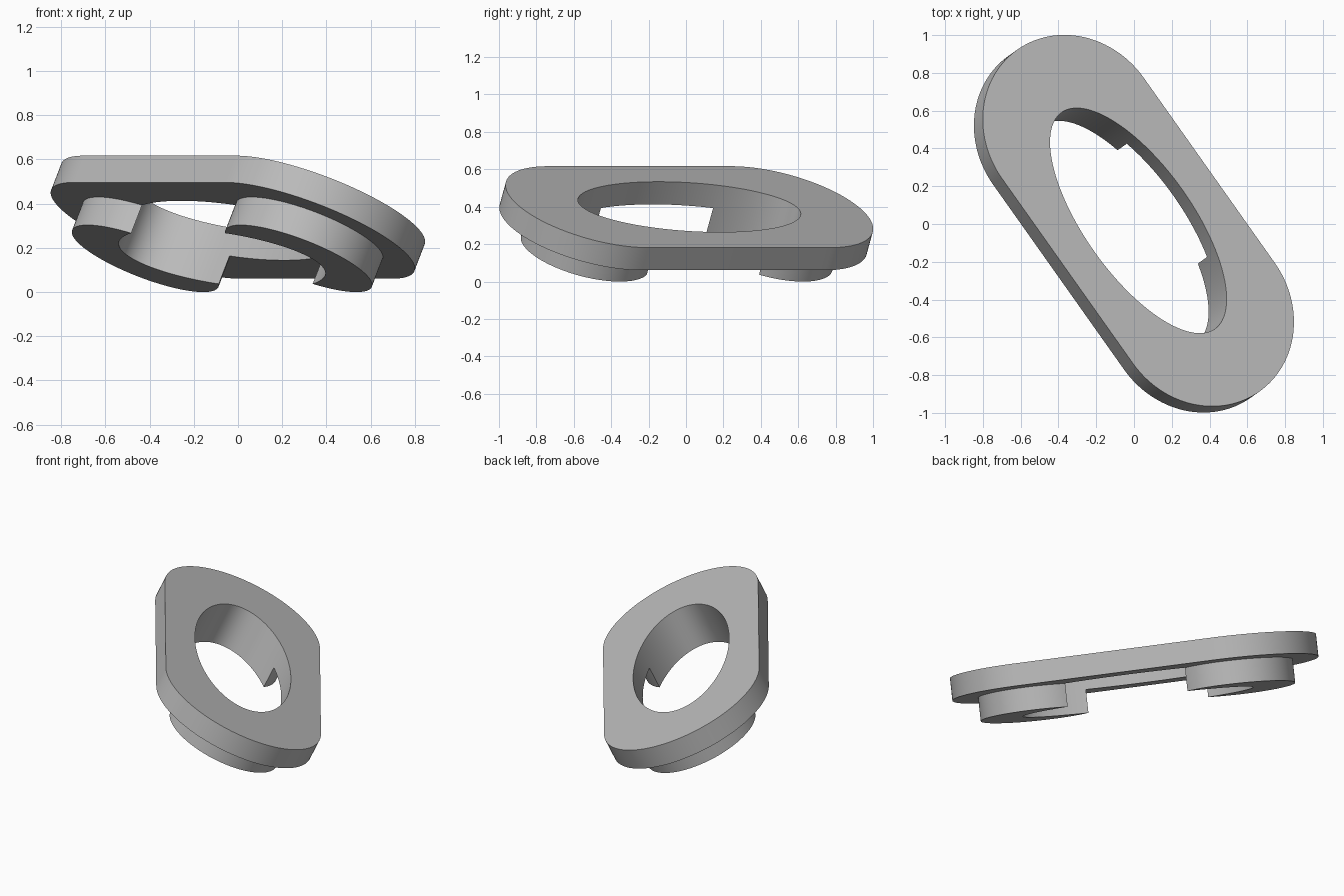
import bpy, bmesh
from math import cos, sin, pi, radians
from mathutils import Matrix, Vector

cube = bpy.data.objects.get("Cube")
if cube:
    bpy.data.objects.remove(cube, do_unlink=True)

# Sizes in the plate's own tilted frame: x along the slot, z out of the top face
PLATE_R, END, THICK = 0.509, 0.60, 0.134
BOSS_R, DEPTH = 0.355, 0.274
HOLE_A, HOLE_B = 0.702, 0.315
TILT = (Matrix.Translation((0.023, 0.018, 0.399))
        @ Matrix.Rotation(radians(-54.7), 4, 'Z')
        @ Matrix.Rotation(radians(-25.3), 4, 'X'))

grey = bpy.data.materials.new("plain grey")
grey.use_nodes = True
colour = (0.5, 0.5, 0.5, 1)
grey.diffuse_color = colour
grey.node_tree.nodes["Principled BSDF"].inputs["Base Color"].default_value = colour


def arc(cx, rx, ry, start, sweep, steps):
    return [(cx + rx * cos(start + sweep * i / steps),
             ry * sin(start + sweep * i / steps)) for i in range(steps)]


def prism(name, outline, bottom, top):
    """Extrude a flat outline between two heights."""
    bm = bmesh.new()
    face = bm.faces.new([bm.verts.new((x, y, bottom)) for x, y in outline])
    up = bmesh.ops.extrude_face_region(bm, geom=[face])["geom"]
    bmesh.ops.translate(bm, vec=Vector((0, 0, top - bottom)),
                        verts=[g for g in up if isinstance(g, bmesh.types.BMVert)])
    bmesh.ops.recalc_face_normals(bm, faces=bm.faces)
    mesh = bpy.data.meshes.new(name)
    bm.to_mesh(mesh)
    bm.free()
    mesh.materials.append(grey)
    ob = bpy.data.objects.new(name, mesh)
    bpy.context.collection.objects.link(ob)
    return ob


def combine(body, tool, operation):
    bpy.context.view_layer.objects.active = body
    mod = body.modifiers.new(operation, 'BOOLEAN')
    mod.object, mod.operation, mod.solver = tool, operation, 'EXACT'
    bpy.ops.object.modifier_apply(modifier=mod.name)
    bpy.data.objects.remove(tool, do_unlink=True)


# Round-ended plate
ends = [(END, -pi / 2), (-END, pi / 2)]
outline = [p for cx, a in ends for p in arc(cx, PLATE_R, PLATE_R, a, pi, 64)
           + [(cx, PLATE_R * sin(a + pi))]]
plate = prism("slotted_plate", outline, -THICK, 0)

# Round bosses under both ends
for side in (-1, 1):
    boss = prism("boss", arc(side * END, BOSS_R, BOSS_R, 0, 2 * pi, 96),
                 -DEPTH, -THICK / 2)
    combine(plate, boss, 'UNION')

# Oval hole through plate and bosses, leaving pointed crescents below
hole = prism("hole_cutter", arc(0, HOLE_A, HOLE_B, 0, 2 * pi, 128), -DEPTH - 0.1, 0.1)
combine(plate, hole, 'DIFFERENCE')

# Smooth curved walls with sharp rims, then tilt into place
bpy.ops.object.select_all(action='DESELECT')
plate.select_set(True)
bpy.context.view_layer.objects.active = plate
bpy.ops.object.shade_smooth_by_angle(angle=radians(30))
plate.matrix_world = TILT
